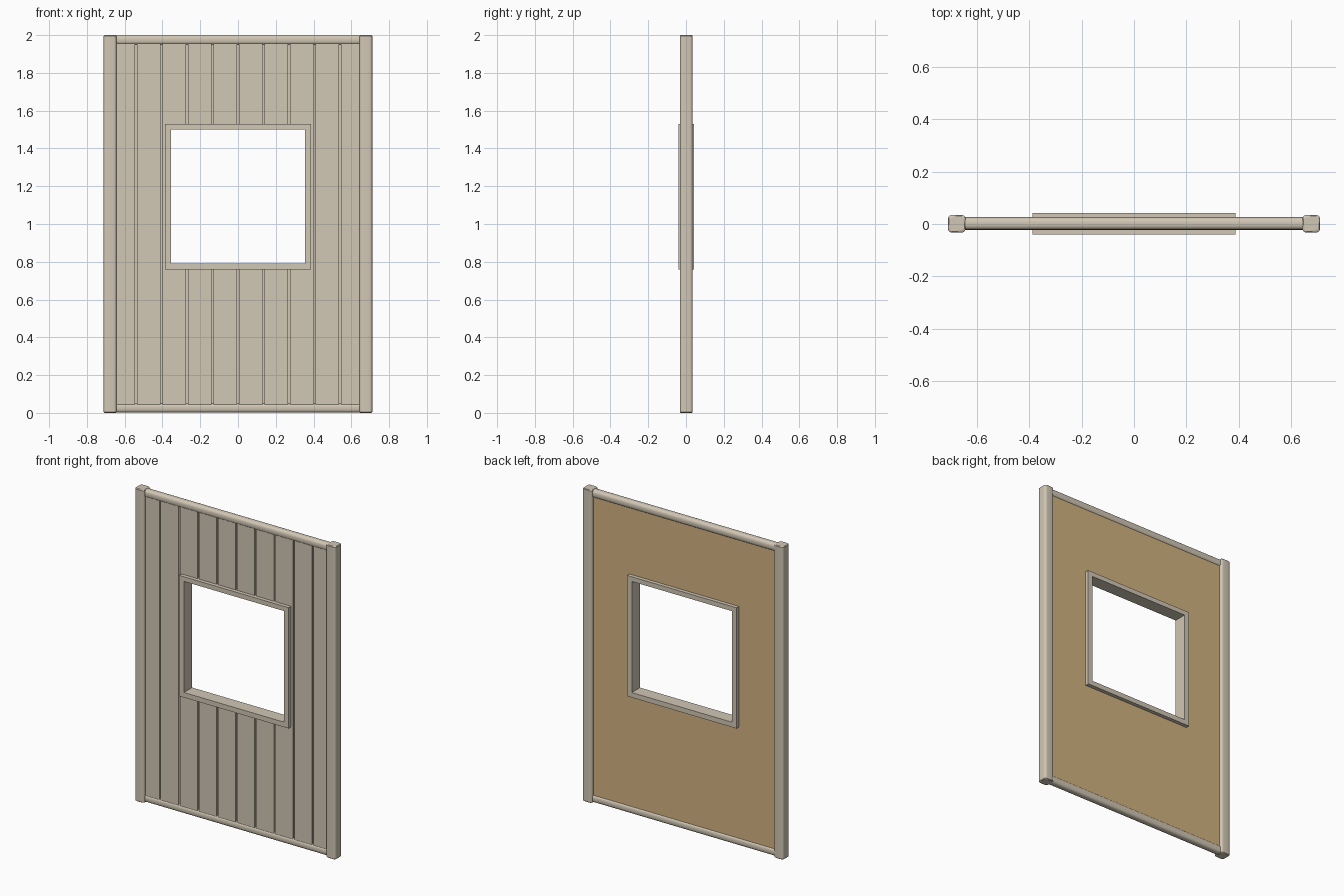
import bpy, bmesh, math

if "Cube" in bpy.data.objects:
    bpy.data.objects.remove(bpy.data.objects["Cube"])


def material(name, rgb):
    m = bpy.data.materials.new(name)
    m.diffuse_color = (*rgb, 1)
    m.use_nodes = True
    m.node_tree.nodes["Principled BSDF"].inputs["Base Color"].default_value = m.diffuse_color
    return m


WOOD = material("pale wood", (0.64, 0.57, 0.46))
TAN = material("tan sheet", (0.65, 0.45, 0.22))


def finish(bm, name, mat):
    bmesh.ops.recalc_face_normals(bm, faces=bm.faces)
    mesh = bpy.data.meshes.new(name)
    bm.to_mesh(mesh)
    bm.free()
    ob = bpy.data.objects.new(name, mesh)
    bpy.context.collection.objects.link(ob)
    mesh.materials.append(mat)
    return ob


def smooth(ob):
    bpy.ops.object.select_all(action='DESELECT')
    ob.select_set(True)
    bpy.context.view_layer.objects.active = ob
    bpy.ops.object.shade_smooth_by_angle(angle=math.radians(40))


def slab(name, pts, y0, y1, mat):
    """Outline in x,z extruded from y0 to y1."""
    bm = bmesh.new()
    face = bm.faces.new([bm.verts.new((x, y0, z)) for x, z in pts])
    ext = bmesh.ops.extrude_face_region(bm, geom=[face])
    verts = [v for v in ext['geom'] if isinstance(v, bmesh.types.BMVert)]
    bmesh.ops.translate(bm, verts=verts, vec=(0, y1 - y0, 0))
    return finish(bm, name, mat)


def ring(name, outer, inner, y0, y1, mat):
    """Rectangular slab with a rectangular hole; rects are x0,x1,z0,z1."""
    bm = bmesh.new()

    def loop(r, y):
        return [bm.verts.new((x, y, z)) for x, z in
                ((r[0], r[2]), (r[1], r[2]), (r[1], r[3]), (r[0], r[3]))]
    loops = [loop(outer, y0), loop(outer, y1), loop(inner, y1), loop(inner, y0)]
    for k in range(4):
        a, b = loops[k], loops[(k + 1) % 4]
        for i in range(4):
            j = (i + 1) % 4
            bm.faces.new((a[i], a[j], b[j], b[i]))
    return finish(bm, name, mat)


def log(name, start, end, ru, rv, axis, power, tip):
    """Rounded-square log along x or z with slightly eased ends."""
    bm = bmesh.new()
    n, length = 32, end[axis] - start[axis]
    loops = []
    for t, s in ((0, 1 - tip / ru), (tip, 1), (length - tip, 1), (length, 1 - tip / ru)):
        row = []
        for i in range(n):
            a = 2 * math.pi * i / n
            c, d = math.cos(a), math.sin(a)
            u = math.copysign(abs(c) ** (2 / power), c) * ru * s
            v = math.copysign(abs(d) ** (2 / power), d) * rv * s
            off = (t, u, v) if axis == 0 else (u, v, t)
            row.append(bm.verts.new([p + q for p, q in zip(start, off)]))
        loops.append(row)
    for a, b in zip(loops, loops[1:]):
        for i in range(n):
            j = (i + 1) % n
            bm.faces.new((a[i], a[j], b[j], b[i]))
    bm.faces.new(loops[0])
    bm.faces.new(loops[-1])
    smooth(finish(bm, name, WOOD))


# side posts
for side, x in (("left", -0.677), ("right", 0.677)):
    log(side + "_post", (x, 0.001, 0), (x, 0.001, 2), 0.034, 0.034, 2, 5, 0.004)

# top and bottom rails
for part, z in (("top", 1.974), ("bottom", 0.026)):
    log(part + "_rail", (-0.66, 0.002, z), (0.66, 0.002, z), 0.024, 0.025, 0, 2.6, 0.001)

# window frame
OPENING = (-0.354, 0.354, 0.79, 1.5)
ring("window_frame", (-0.387, 0.387, 0.758, 1.53), OPENING, -0.041, 0.042, WOOD)

# back sheet and the core seen in the plank gaps
X0, X1, Z0, Z1 = -0.66, 0.66, 0.03, 1.97
HOLE = (-0.37, 0.37, 0.775, 1.515)
ring("back_sheet", (X0, X1, Z0, Z1), HOLE, 0.004, 0.018, TAN)
ring("core_board", (X0, X1, Z0, Z1), HOLE, -0.008, 0.004, WOOD)

# front planks, notched around the window
edges = [X0] + [0.135 * i for i in range(-4, 5)] + [X1]
hx, hz0, hz1 = HOLE[1], HOLE[2], HOLE[3]
gap = 0.005
for k, (a, b) in enumerate(zip(edges, edges[1:])):
    a, b = a + gap, b - gap
    outlines = [[(a, Z0), (b, Z0), (b, Z1), (a, Z1)]]
    if a > -hx and b < hx:
        outlines = [[(a, Z0), (b, Z0), (b, hz0), (a, hz0)],
                    [(a, hz1), (b, hz1), (b, Z1), (a, Z1)]]
    elif a < -hx < b:
        outlines = [[(a, Z0), (b, Z0), (b, hz0), (-hx, hz0),
                     (-hx, hz1), (b, hz1), (b, Z1), (a, Z1)]]
    elif a < hx < b:
        outlines = [[(b, Z0), (a, Z0), (a, hz0), (hx, hz0),
                     (hx, hz1), (a, hz1), (a, Z1), (b, Z1)]]
    for j, pts in enumerate(outlines):
        slab(f"plank_{k + 1}_{j + 1}", pts, -0.017, -0.008, WOOD)
